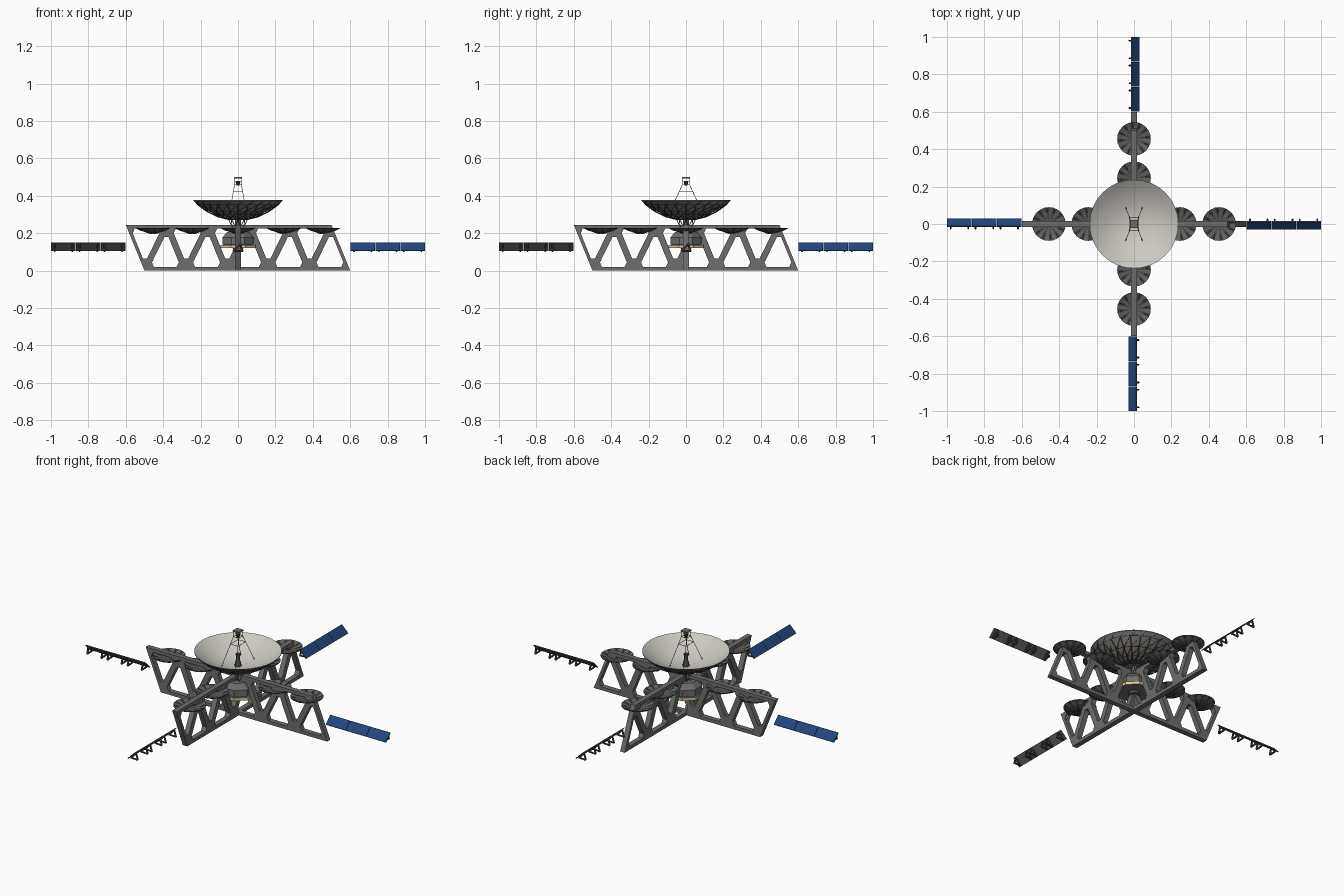
import bpy, bmesh, math
from mathutils import Matrix, Vector

if "Cube" in bpy.data.objects:
    bpy.data.objects.remove(bpy.data.objects["Cube"])


def material(name, rgb):
    m = bpy.data.materials.new(name)
    m.use_nodes = True
    m.diffuse_color = (*rgb, 1)
    bsdf = next(n for n in m.node_tree.nodes if n.type == 'BSDF_PRINCIPLED')
    bsdf.inputs["Base Color"].default_value = (*rgb, 1)
    return m


GREY = material("structure grey", (0.15, 0.155, 0.15))
DARK = material("dark metal", (0.065, 0.065, 0.062))
MID = material("mesh grey", (0.12, 0.12, 0.115))
PALE = material("pale reflector", (0.61, 0.585, 0.535))
BLUE = material("solar blue", (0.015, 0.06, 0.205))
GOLD = material("gold foil", (0.80, 0.58, 0.29))
SHELL = material("warm shell grey", (0.27, 0.25, 0.225))


def finish(name, bm, mats, rule=None, smooth=None):
    """Turn a bmesh into an object, colouring faces by a rule."""
    bmesh.ops.recalc_face_normals(bm, faces=bm.faces)
    bm.normal_update()
    if rule:
        for f in bm.faces:
            f.material_index = rule(f)
    me = bpy.data.meshes.new(name)
    bm.to_mesh(me)
    bm.free()
    for m in mats:
        me.materials.append(m)
    if smooth:
        me.shade_smooth()
        me.set_sharp_from_angle(angle=math.radians(smooth))
    ob = bpy.data.objects.new(name, me)
    bpy.context.collection.objects.link(ob)
    return ob


def copy_at(ob, name, loc=(0, 0, 0), turn=0):
    c = bpy.data.objects.new(name, ob.data)
    c.location = loc
    c.rotation_euler.z = turn
    bpy.context.collection.objects.link(c)


def lathe(name, profile, segs, mats, rule=None, smooth=None, turn=0):
    bm = bmesh.new()
    vs = [bm.verts.new((r, 0, z)) for r, z in profile]
    edges = [bm.edges.new(p) for p in zip(vs, vs[1:])]
    bmesh.ops.spin(bm, geom=vs + edges, cent=(0, 0, 0), axis=(0, 0, 1),
                   angle=math.tau, steps=segs)
    bmesh.ops.remove_doubles(bm, verts=bm.verts, dist=1e-5)
    bm.transform(Matrix.Rotation(turn, 4, 'Z'))
    return finish(name, bm, mats, rule, smooth)


def struts(name, pairs, radius, mat, sides=5):
    bm = bmesh.new()
    for a, b in pairs:
        a, b = Vector(a), Vector(b)
        d = b - a
        mx = Matrix.Translation((a + b) / 2) @ d.to_track_quat('Z', 'Y').to_matrix().to_4x4()
        bmesh.ops.create_cone(bm, cap_ends=True, segments=sides, radius1=radius,
                              radius2=radius, depth=d.length, matrix=mx)
    return finish(name, bm, [mat])


def box(name, size, centre, mat):
    bm = bmesh.new()
    bmesh.ops.create_cube(bm, size=1)
    bm.transform(Matrix.Translation(centre) @ Matrix.Diagonal((*size, 1)))
    return finish(name, bm, [mat])


def polar(r, z, a):
    return Vector((r * math.cos(a), r * math.sin(a), z))


# Crossed truss plates: slanted outline with blunt triangular openings
BAYS, TOP, THICK = 5, 0.245, 0.03
top = [Vector((-0.6 + 1.1 * i / BAYS, 0, TOP)) for i in range(BAYS + 1)]
low = [Vector((-0.5 + 1.1 * i / BAYS, 0, 0)) for i in range(BAYS + 1)]
loops = [[top[0], top[-1], low[-1], low[0]]]
for i in range(BAYS):
    for tri in ((top[i], top[i + 1], low[i]), (low[i], low[i + 1], top[i + 1])):
        mid = sum(tri, Vector()) / 3
        tri = [mid.lerp(p, 0.75) for p in tri]
        loops.append([tri[k].lerp(tri[(k + s) % 3], 0.13)
                      for k in range(3) for s in (-1, 1)])
bm = bmesh.new()
edges = []
for loop in loops:
    vs = [bm.verts.new(p) for p in loop]
    edges += [bm.edges.new((vs[i - 1], vs[i])) for i in range(len(vs))]
bmesh.ops.triangle_fill(bm, edges=edges, use_beauty=True, normal=(0, -1, 0))
ext = bmesh.ops.extrude_face_region(bm, geom=bm.faces[:])
bmesh.ops.translate(bm, vec=(0, THICK, 0),
                    verts=[g for g in ext["geom"] if isinstance(g, bmesh.types.BMVert)])
bm.transform(Matrix.Translation((0, -THICK / 2, 0)))
truss = finish("truss_across", bm, [GREY])
copy_at(truss, "truss_lengthwise", turn=math.pi / 2)


# Small ribbed dishes along the truss tops
def rib_rule(f):
    c = f.calc_center_median()
    return int(math.atan2(c.y, c.x) % math.tau / math.tau * 24) % 2


small = lathe("small_dish", [(0, 0.208), (0.03, 0.211), (0.065, 0.219), (0.09, 0.229),
                             (0.09, 0.225), (0.065, 0.213), (0.03, 0.204), (0, 0.201)],
              24, [DARK, MID], rib_rule)
ribs = struts("small_dish_ribs",
              [(polar(0.012, 0.198, a), polar(0.088, 0.226, a + 0.13))
               for a in (math.tau * k / 12 for k in range(12))], 0.003, DARK, 4)
spots = [(s * d, 0, 0) for s in (-1, 1) for d in (0.245, 0.455)]
spots += [(y, x, z) for x, y, z in spots]
small.location = ribs.location = spots[0]
for n, loc in enumerate(spots[1:], 1):
    copy_at(small, f"small_dish_{n}", loc)
    copy_at(ribs, f"small_dish_ribs_{n}", loc)

# Main reflector: pale bowl with a warm grey back
R = 0.237


def bowl(r):
    return 0.287 + 0.09 * (r / R) ** 2


radii = [R * k / 8 for k in range(9)]
profile = [(r, bowl(r)) for r in radii] + [(r, bowl(r) - 0.005) for r in reversed(radii)]
lathe("main_dish", profile, 48, [SHELL, PALE], lambda f: int(f.normal.z > 0.3), smooth=40)

# Lattice behind the reflector
rings = [(0.055, 0.274), (0.11, 0.288), (0.165, 0.315), (0.218, 0.353)]
pairs = []
N = 24
for k in range(N):
    a, b = math.tau * k / N, math.tau * (k + 1) / N
    for (r, z), (r2, z2) in zip(rings, rings[1:]):
        pairs += [(polar(r, z, a), polar(r2, z2, a)), (polar(r, z, a), polar(r2, z2, b))]
    for r, z in rings:
        pairs += [(polar(r, z, a), polar(r, z, b)),
                  (polar(r, z, a), polar(r + 0.015, bowl(r + 0.015) - 0.003, (a + b) / 2))]
struts("dish_back_lattice", pairs, 0.002, DARK, 4)

# Feed horn and the four-legged feed support
lathe("feed_horn", [(0, 0.28), (0.02, 0.28), (0.016, 0.31), (0.010, 0.325),
                    (0.013, 0.36), (0, 0.36)], 12, [DARK], smooth=35)
legs, corners = [], [(1, 1), (-1, 1), (-1, -1), (1, -1)]
feet = [Vector((0.045 * x, 0.09 * y, 0.304)) for x, y in corners]
heads = [Vector((0.018 * x, 0.018 * y, 0.463)) for x, y in corners]
lift = Vector((0, 0, 0.03))
for i in range(4):
    j = (i + 1) % 4
    legs += [(feet[i], heads[i]), (heads[i], heads[i] + lift), (heads[i], heads[j])]
    legs.append((feet[i].lerp(heads[i], 0.75), feet[j].lerp(heads[j], 0.75)))
struts("feed_support", legs, 0.0015, MID)
box("feed_cap", (0.042, 0.042, 0.006), (0, 0, 0.497), GREY)
lathe("feed_receiver", [(0, 0.455), (0.008, 0.455), (0.014, 0.48), (0, 0.48)], 10, [DARK])

# Central body, gold band around its foot, and engine
lathe("body", [(0, 0.14), (0.09, 0.14), (0.09, 0.178), (0.062, 0.208), (0, 0.208)],
      8, [GREY], turn=math.pi / 8)
lathe("gold_band", [(0, 0.12), (0.1, 0.12), (0.1, 0.138), (0, 0.142)],
      8, [GREY, GOLD], lambda f: int(abs(f.normal.z) < 0.5), turn=math.pi / 8)
lathe("engine", [(0, 0.12), (0.03, 0.12), (0.02, 0.112), (0.03, 0.1), (0, 0.107)],
      16, [GREY], smooth=35)

# Open mast carrying the dish
mast = []
for k in range(8):
    a, b = math.tau * k / 8, math.tau * (k + 1) / 8
    mast += [(polar(0.03, 0.206, a), polar(0.05, 0.276, b)),
             (polar(0.03, 0.206, b), polar(0.05, 0.276, a))]
struts("dish_mast", mast, 0.0025, MID)
lathe("mast_core", [(0, 0.206), (0.016, 0.206), (0.016, 0.284), (0, 0.284)], 12, [GREY])

# Solar wings: three tilted panels on triangular brackets per arm
tilt = Matrix.Translation((0, -0.0075, 0.1275)) @ Matrix.Rotation(math.pi / 4, 4, 'X')
face = Vector((0, -1, 1)).normalized()
bm = bmesh.new()
for k in range(3):
    cell = Matrix.Translation((0.6667 + k * 0.1333, 0, 0)) @ tilt
    bmesh.ops.create_cube(bm, size=1, matrix=cell @ Matrix.Diagonal((0.131, 0.060, 0.005, 1)))
wing = finish("solar_wing", bm, [MID, BLUE], lambda f: int(f.normal.dot(face) > 0.9))
frames = []
for k in range(3):
    for dx in (-0.047, 0.047):
        x = 0.6667 + k * 0.1333 + dx
        tri = [(x, -0.022, 0.107), (x, 0.012, 0.143), (x, 0.024, 0.105)]
        frames += [(tri[i - 1], tri[i]) for i in range(3)]
bracket = struts("wing_brackets", frames, 0.0055, DARK, 6)
for k in range(1, 4):
    copy_at(wing, f"solar_wing_{k}", turn=k * math.pi / 2)
    copy_at(bracket, f"wing_brackets_{k}", turn=k * math.pi / 2)
